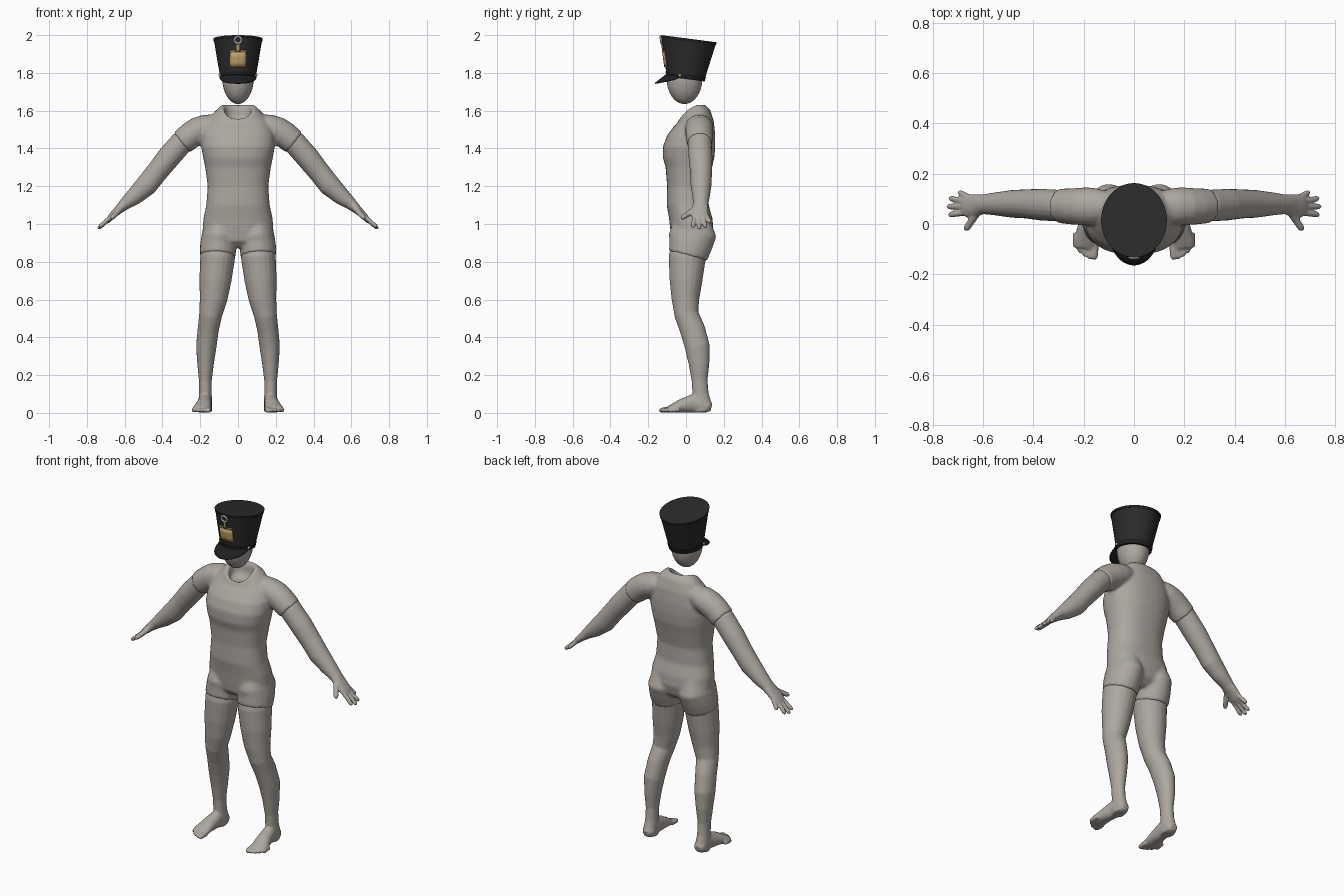
import bpy, bmesh, math
from mathutils import Vector

if "Cube" in bpy.data.objects:
    bpy.data.objects.remove(bpy.data.objects["Cube"])


def material(name, rgb):
    m = bpy.data.materials.new(name)
    m.diffuse_color = (*rgb, 1)
    m.use_nodes = True
    m.node_tree.nodes["Principled BSDF"].inputs["Base Color"].default_value = m.diffuse_color
    return m


SKIN = material("warm grey", (0.42, 0.385, 0.35))
FELT = material("black felt", (0.024, 0.024, 0.025))
LEATHER = material("black leather", (0.014, 0.014, 0.016))
GOLD = material("gold", (0.52, 0.37, 0.14))
SILVER = material("silver", (0.40, 0.40, 0.42))


def finish(name, bm, mat, angle=40):
    bmesh.ops.recalc_face_normals(bm, faces=bm.faces[:])
    me = bpy.data.meshes.new(name)
    bm.to_mesh(me)
    bm.free()
    me.materials.append(mat)
    for p in me.polygons:
        p.use_smooth = True
    me.set_sharp_from_angle(angle=math.radians(angle))
    ob = bpy.data.objects.new(name, me)
    bpy.context.collection.objects.link(ob)
    return ob


def skin_rings(bm, rings, cap=True):
    """Bridge equal-length rings of points into a closed tube."""
    vs = [[bm.verts.new(p) for p in r] for r in rings]
    n = len(vs[0])
    for a, b in zip(vs, vs[1:]):
        for i in range(n):
            bm.faces.new((a[i], a[(i + 1) % n], b[(i + 1) % n], b[i]))
    if cap:
        bm.faces.new(vs[0][::-1])
        bm.faces.new(vs[-1])


def tube(bm, pts, hint, n=20, flip=1):
    """Loft ellipses (x, y, z, radius along hint, other radius) along a path."""
    c = [Vector(p[:3]) for p in pts]
    rings = []
    for i, p in enumerate(pts):
        t = (c[min(i + 1, len(c) - 1)] - c[max(i - 1, 0)]).normalized()
        a = Vector(hint)
        a = (a - t * a.dot(t)).normalized()
        b = t.cross(a)
        ring = []
        for k in range(n):
            w = math.tau * k / n
            q = c[i] + a * p[3] * math.cos(w) + b * p[4] * math.sin(w)
            ring.append((q.x * flip, q.y, max(q.z, 0.002)))
        rings.append(ring)
    skin_rings(bm, rings)


def digit(bm, pts, r, hint):
    """Finger or toe with a rounded tip."""
    a, b = Vector(pts[-2]), Vector(pts[-1])
    pre = b - (b - a).normalized() * r
    rows = [(*p, r * 1.1, r * 1.1) for p in pts[:-1]]
    rows += [(*pre, r, r), (*b, r * 0.5, r * 0.5)]
    tube(bm, rows, hint, 12)


def blend(ob, voxel, smooth, mirror=False):
    m = ob.modifiers.new("fuse", 'REMESH')
    m.mode, m.voxel_size, m.use_smooth_shade = 'VOXEL', voxel, True
    m = ob.modifiers.new("soften", 'SMOOTH')
    m.factor, m.iterations = 0.5, smooth
    if mirror:
        m = ob.modifiers.new("mirror", 'MIRROR')
        m.use_mirror_merge = False


# Torso: z, front y, back y, half width, tilt, saddle; the last rings form the hollow neck
TORSO = [(0.875, -0.04, 0.09, 0.09, 0, 0), (0.91, -0.075, 0.13, 0.16, 0, 0),
         (0.97, -0.083, 0.145, 0.188, 0, 0), (1.03, -0.09, 0.14, 0.183, 0, 0),
         (1.10, -0.102, 0.12, 0.168, 0, 0), (1.20, -0.10, 0.118, 0.160, 0, 0),
         (1.30, -0.108, 0.138, 0.174, 0, 0), (1.35, -0.122, 0.15, 0.184, 0, 0),
         (1.41, -0.122, 0.155, 0.195, 0, 0), (1.47, -0.10, 0.155, 0.192, 0, 0),
         (1.53, -0.067, 0.147, 0.168, 0.15, 0), (1.57, -0.045, 0.128, 0.128, 0.4, 0.015),
         (1.595, -0.035, 0.10, 0.086, 0.55, 0.028), (1.585, -0.025, 0.085, 0.072, 0.5, 0.025),
         (1.55, -0.02, 0.08, 0.062, 0.3, 0), (1.535, 0.0, 0.06, 0.03, 0, 0)]
bm = bmesh.new()
rings = []
for z, yf, yb, rx, tilt, saddle in TORSO:
    ring = []
    for k in range(40):
        c, s = math.cos(math.tau * k / 40), math.sin(math.tau * k / 40)
        dy = (yb - yf) / 2 * math.copysign(abs(s) ** 0.85, s)
        ring.append((rx * math.copysign(abs(c) ** 0.85, c), (yf + yb) / 2 + dy,
                     z + tilt * dy + saddle * c * c))
    rings.append(ring)
skin_rings(bm, rings)
for f in (1, -1):
    # sleeves
    tube(bm, [(0.115, 0.075, 1.535, 0.06, 0.05), (0.16, 0.07, 1.515, 0.075, 0.068),
              (0.21, 0.07, 1.495, 0.075, 0.073), (0.25, 0.07, 1.47, 0.072, 0.072),
              (0.297, 0.072, 1.432, 0.069, 0.068)], (0, 1, 0), flip=f)
    # hips and short leg openings
    tube(bm, [(0.095, 0.03, 1.01, 0.075, 0.10), (0.10, 0.035, 0.94, 0.092, 0.127),
              (0.105, 0.024, 0.885, 0.096, 0.114), (0.108, 0.01, 0.83, 0.096, 0.104)],
         (1, 0, 0), flip=f)
blend(finish("torso", bm, SKIN), 0.009, 5)

# Arms with hands
bm = bmesh.new()
Y = (0, 1, 0)
tube(bm, [(0.23, 0.07, 1.485, 0.055, 0.055), (0.30, 0.073, 1.43, 0.063, 0.062),
          (0.37, 0.077, 1.35, 0.063, 0.062), (0.43, 0.08, 1.275, 0.058, 0.058),
          (0.485, 0.08, 1.205, 0.055, 0.058), (0.55, 0.08, 1.145, 0.046, 0.046),
          (0.60, 0.078, 1.105, 0.039, 0.032), (0.635, 0.073, 1.073, 0.046, 0.023),
          (0.665, 0.072, 1.045, 0.046, 0.018), (0.682, 0.072, 1.03, 0.038, 0.013)], Y)
for base, tip in [((0.655, 0.104, 1.05), (0.697, 0.128, 1.005)),
                  ((0.665, 0.088, 1.044), (0.735, 0.103, 0.982)),
                  ((0.665, 0.068, 1.044), (0.742, 0.070, 0.974)),
                  ((0.665, 0.046, 1.044), (0.736, 0.036, 0.982))]:
    digit(bm, [base, tip], 0.0115, Y)
digit(bm, [(0.615, 0.055, 1.09), (0.645, 0.014, 1.055), (0.67, -0.025, 1.03)], 0.0135, (1, 0, 1))
blend(finish("arms", bm, SKIN), 0.005, 3, True)

# Legs with feet
bm = bmesh.new()
X = (1, 0, 0)
tube(bm, [(0.105, 0.02, 0.90, 0.086, 0.095), (0.108, 0.006, 0.82, 0.092, 0.098),
          (0.12, 0.0, 0.70, 0.085, 0.087), (0.13, -0.003, 0.60, 0.073, 0.073),
          (0.145, 0.003, 0.52, 0.061, 0.064), (0.158, 0.035, 0.44, 0.056, 0.067),
          (0.168, 0.06, 0.35, 0.054, 0.066), (0.172, 0.069, 0.26, 0.044, 0.055),
          (0.173, 0.072, 0.17, 0.034, 0.042), (0.173, 0.077, 0.10, 0.034, 0.043),
          (0.173, 0.082, 0.05, 0.037, 0.053), (0.173, 0.086, 0.005, 0.035, 0.046)], X)
tube(bm, [(0.172, 0.135, 0.03, 0.02, 0.02), (0.172, 0.115, 0.035, 0.036, 0.035),
          (0.175, 0.04, 0.05, 0.037, 0.052), (0.183, -0.02, 0.038, 0.043, 0.038),
          (0.191, -0.07, 0.024, 0.049, 0.024), (0.194, -0.095, 0.018, 0.046, 0.016)], X)
for i in range(5):
    x = 0.156 + 0.019 * i
    tip = -0.143 + 0.003 * i * i
    digit(bm, [(x, tip + 0.06, 0.018), (x + 0.002, tip, 0.012)], 0.015 if i == 0 else 0.011, X)
blend(finish("legs", bm, SKIN), 0.006, 3, True)

# Head
bm = bmesh.new()
bmesh.ops.create_uvsphere(bm, u_segments=32, v_segments=20, radius=1)
for v in bm.verts:
    v.co = (v.co.x * 0.083, -0.008 + v.co.y * 0.095, 1.772 + v.co.z * 0.137)
finish("head", bm, SKIN)


def hat(ang, t, off=0.0):
    """Point on the tilted, flaring hat wall; t runs from rim to crown."""
    rx, ry = 0.093 + 0.036 * t + off, 0.099 + 0.047 * t + off
    dy = ry * math.sin(ang)
    return Vector((rx * math.cos(ang), -0.003 + 0.018 * t + dy, 1.77 + 0.211 * t - 0.13 * dy))


def hat_wall(name, levels, mat):
    bm = bmesh.new()
    skin_rings(bm, [[hat(math.tau * k / 48, t, o) for k in range(48)] for t, o in levels])
    finish(name, bm, mat)


hat_wall("hat_body", [(0, 0), (0.5, 0), (1, 0)], FELT)
hat_wall("hat_lower_band", [(-0.01, 0.003), (0.11, 0.003)], LEATHER)
hat_wall("hat_crown_edge", [(0.93, 0.002), (0.995, 0.002)], LEATHER)


def sheet(name, rows, mat, thick):
    bm = bmesh.new()
    skin = [[bm.verts.new(p) for p in r] for r in rows]
    for a, b in zip(skin, skin[1:]):
        for i in range(len(a) - 1):
            bm.faces.new((a[i], a[i + 1], b[i + 1], b[i]))
    ob = finish(name, bm, mat)
    m = ob.modifiers.new("thickness", 'SOLIDIFY')
    m.thickness, m.offset = thick, 0


# Visor: crescent dropping forward from the rim
rows = []
for j in range(4):
    row = []
    for k in range(25):
        u = k / 24
        ang = math.radians(197 + 146 * u)
        w = math.sin(math.pi * u) ** 0.7 * j / 3 if 0 < k < 24 else 0.02 * j
        row.append(hat(ang, 0.03, 0.002) + Vector((0.03 * w * math.cos(ang),
                                                  0.058 * w * math.sin(ang), -0.045 * w)))
    rows.append(row)
sheet("visor", rows, LEATHER, 0.006)


# Gold front plate, its side tabs and the loop strap
def plate(name, x0, x1, z0, z1):
    rows = []
    for j in range(4):
        t = (z0 + (z1 - z0) * j / 3 - 1.783) / 0.217
        r = 0.093 + 0.036 * t
        rows.append([hat(-math.acos((x0 + (x1 - x0) * k / 6) / r), t, 0.004) for k in range(7)])
    sheet(name, rows, GOLD, 0.006)


plate("front_plate", -0.041, 0.041, 1.832, 1.91)
for s in (-1, 1):
    plate("plate_tab", s * 0.027 - 0.014, s * 0.027 + 0.014, 1.91, 1.92)
plate("loop_strap", -0.007, 0.007, 1.91, 1.962)

# Silver rosette and gold side buttons
bpy.ops.mesh.primitive_torus_add(major_segments=24, minor_segments=8, major_radius=0.018,
                                 minor_radius=0.006, location=(0, -0.132, 1.974),
                                 rotation=(math.radians(98), 0, 0))
ob = bpy.context.object
ob.name = "rosette"
ob.data.materials.append(SILVER)
for p in ob.data.polygons:
    p.use_smooth = True
bm = bmesh.new()
for s in (197, 343):
    ret = bmesh.ops.create_uvsphere(bm, u_segments=12, v_segments=8, radius=0.009)
    bmesh.ops.translate(bm, verts=ret["verts"], vec=hat(math.radians(s), 0.06, 0.003))
finish("side_buttons", bm, GOLD)
